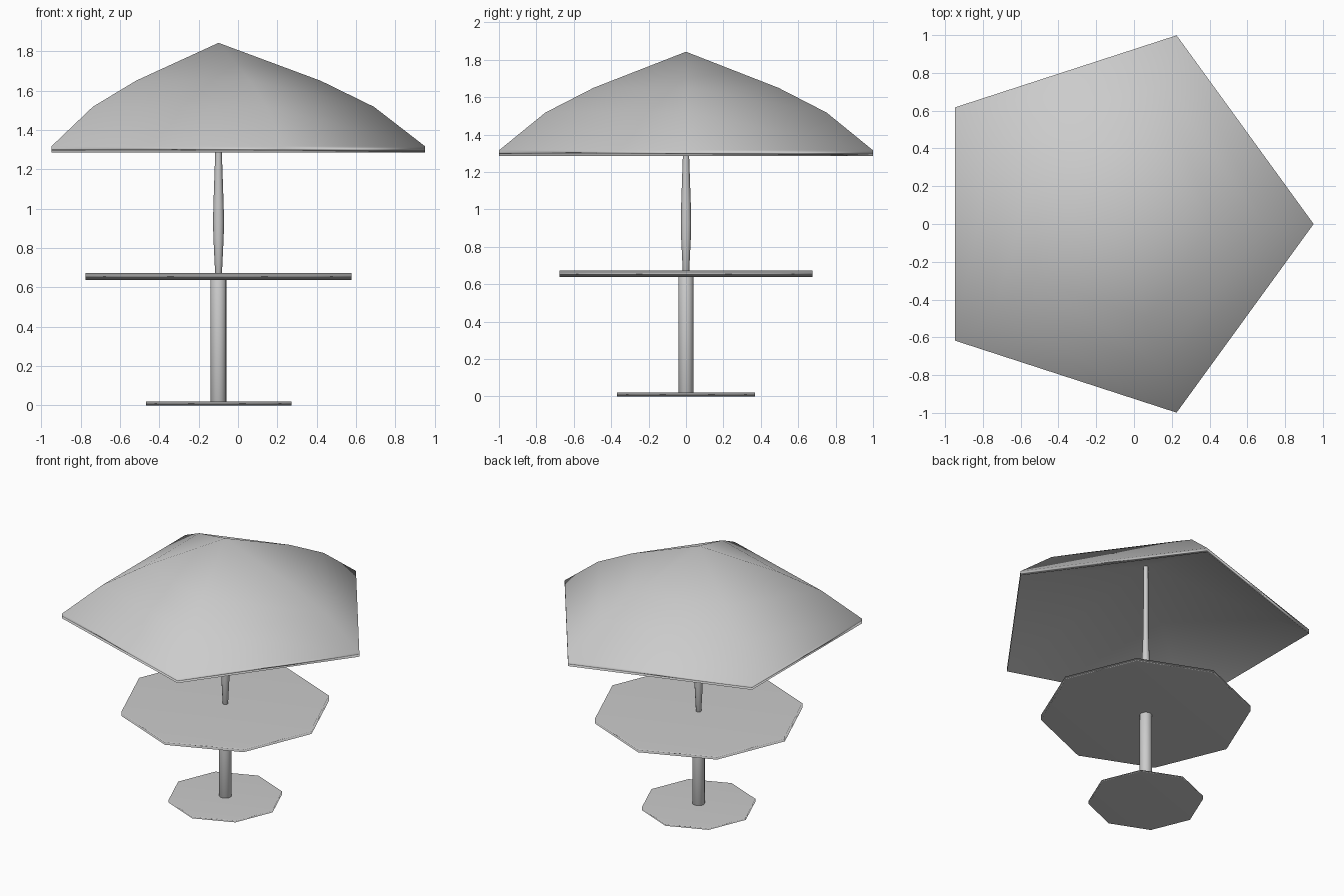
import bpy, bmesh
from math import cos, sin, tau

if "Cube" in bpy.data.objects:
    bpy.data.objects.remove(bpy.data.objects["Cube"])

AXIS_X = -0.099


def lathe(name, profile, sides):
    """Revolve (radius, z) points round the shared pole axis; radius 0 makes a single tip."""
    bm = bmesh.new()
    rings = []
    for r, z in profile:
        n = sides if r > 0 else 1
        rings.append([bm.verts.new((AXIS_X + r * cos(tau * i / sides),
                                    r * sin(tau * i / sides), z)) for i in range(n)])
    for a, b in zip(rings, rings[1:]):
        for i in range(sides):
            j = (i + 1) % sides
            quad = [a[i % len(a)], a[j % len(a)], b[j % len(b)], b[i % len(b)]]
            bm.faces.new(list(dict.fromkeys(quad)))
    # close open ends with a flat n-gon
    for ring in (rings[0], rings[-1]):
        if len(ring) > 1:
            bm.faces.new(ring)
    bmesh.ops.recalc_face_normals(bm, faces=bm.faces)
    for f in bm.faces:
        f.smooth = True
    mesh = bpy.data.meshes.new(name)
    bm.to_mesh(mesh)
    bm.free()
    obj = bpy.data.objects.new(name, mesh)
    bpy.context.collection.objects.link(obj)
    # large faces dominate the shading, so thin edges read as soft rims
    mod = obj.modifiers.new("soft_rim", 'WEIGHTED_NORMAL')
    mod.mode = 'FACE_AREA'
    mod.weight = 50
    return obj


# base plate and table top: octagonal slabs
lathe("base_plate", [(0.37, 0.0), (0.37, 0.02)], 8)
lathe("table_top", [(0.676, 0.638), (0.676, 0.673)], 8)

# thick table leg
lathe("table_leg", [(0.04, 0.015), (0.04, 0.645)], 16)

# slim parasol pole with a swelling above the table
lathe("parasol_pole", [(0.017, 0.665), (0.026, 0.85), (0.028, 0.93),
                       (0.026, 1.02), (0.017, 1.28), (0.016, 1.76)], 12)

# five-sided canopy: curved outer surface, thin rim, shallower conical underside
lathe("canopy", [(0, 1.843), (0.52, 1.65), (0.79, 1.518), (1.05, 1.317),
                 (1.05, 1.285), (0, 1.745)], 5)
